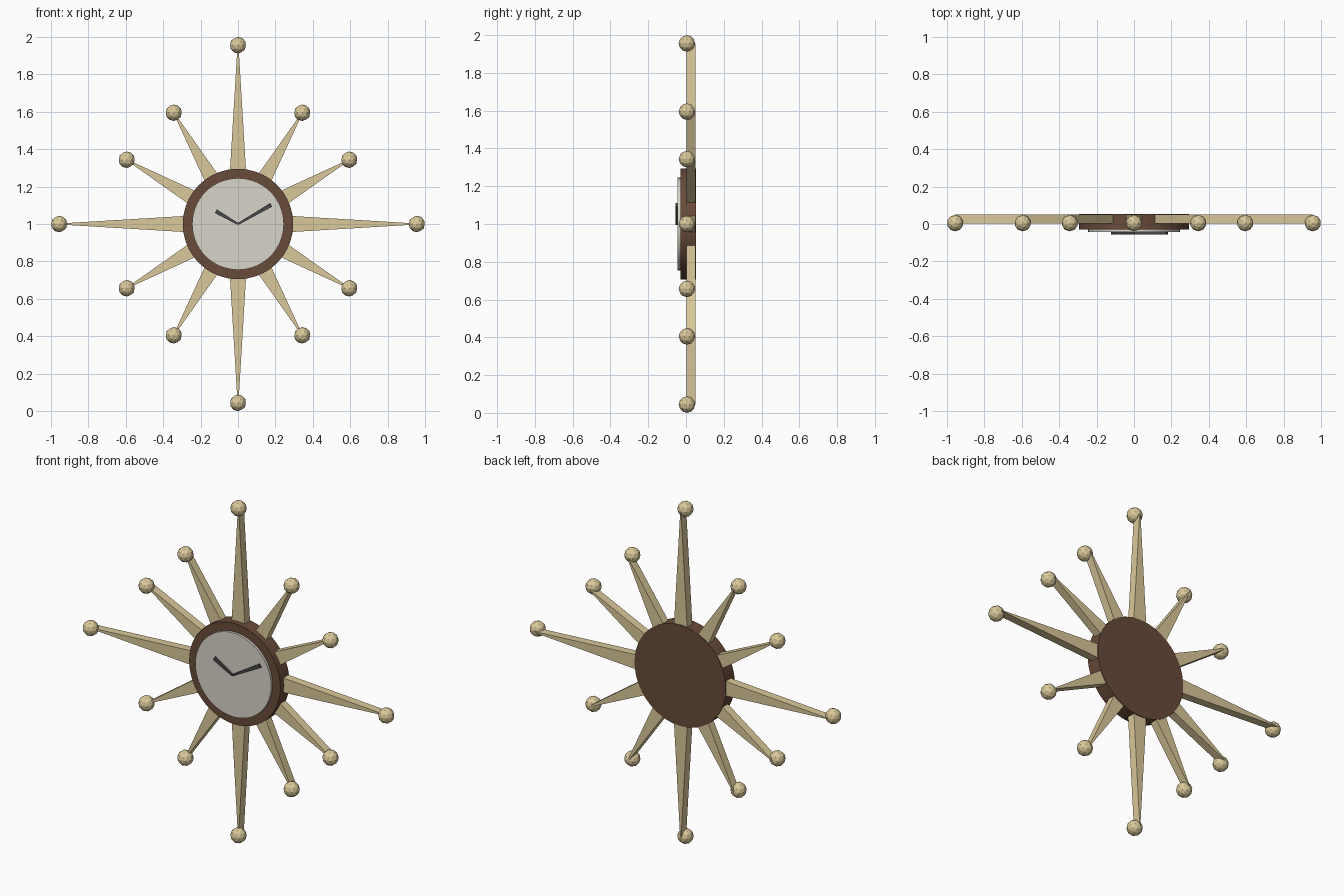
import bpy
import bmesh
import math
from mathutils import Matrix, Vector

if "Cube" in bpy.data.objects:
    bpy.data.objects.remove(bpy.data.objects["Cube"], do_unlink=True)

CENTRE = Matrix.Translation((0, 0, 1))


def material(name, colour):
    mat = bpy.data.materials.new(name)
    mat.use_nodes = True
    mat.diffuse_color = (*colour, 1)
    mat.node_tree.nodes["Principled BSDF"].inputs["Base Color"].default_value = (*colour, 1)
    return mat


pale_wood = material("pale wood", (0.70, 0.58, 0.32))
dark_wood = material("dark wood", (0.14, 0.07, 0.042))
ivory = material("ivory", (0.69, 0.66, 0.59))
charcoal = material("charcoal", (0.065, 0.065, 0.07))


def make_object(name, bm, mat):
    bmesh.ops.recalc_face_normals(bm, faces=bm.faces)
    mesh = bpy.data.meshes.new(name)
    bm.to_mesh(mesh)
    bm.free()
    mesh.materials.append(mat)
    obj = bpy.data.objects.new(name, mesh)
    bpy.context.collection.objects.link(obj)
    return obj


def disc(name, radius, front, back, mat):
    """Round plate facing the front, smooth round its rim."""
    bm = bmesh.new()
    place = CENTRE @ Matrix.Translation((0, (front + back) / 2, 0)) @ Matrix.Rotation(math.pi / 2, 4, "X")
    bmesh.ops.create_cone(bm, cap_ends=True, segments=64, radius1=radius, radius2=radius,
                          depth=back - front, matrix=place)
    obj = make_object(name, bm, mat)
    for poly in obj.data.polygons:
        poly.use_smooth = len(poly.vertices) == 4
    return obj


def tapered_bar(name, angle, start, end, start_width, end_width, front, back, mat):
    """Flat tapered bar pointing outward, angle measured clockwise from the top."""
    bm = bmesh.new()
    outline = [(-start_width / 2, start), (start_width / 2, start),
               (end_width / 2, end), (-end_width / 2, end)]
    face = bm.faces.new([bm.verts.new((x, front, z)) for x, z in outline])
    extruded = bmesh.ops.extrude_face_region(bm, geom=[face])["geom"]
    moved = [v for v in extruded if isinstance(v, bmesh.types.BMVert)]
    bmesh.ops.translate(bm, verts=moved, vec=Vector((0, back - front, 0)))
    bm.transform(CENTRE @ Matrix.Rotation(angle, 4, "Y"))
    return make_object(name, bm, mat)


# Round case and dial
disc("case", 0.295, -0.03, 0.054, dark_wood)
disc("dial", 0.245, -0.044, -0.028, ivory)

# Twelve rays tipped with balls, long ones at the quarters
for hour in range(12):
    angle = math.radians(30 * hour)
    is_long = hour % 3 == 0
    reach = 0.956 if is_long else 0.687
    base_width = 0.096 if is_long else 0.094
    tapered_bar(f"ray_{hour}", angle, 0.2, reach, base_width, 0.005, 0.002, 0.05, pale_wood)
    ball = bmesh.new()
    tip = Matrix.Rotation(angle, 4, "Y") @ Matrix.Translation((0, 0, reach))
    spot = CENTRE @ Matrix.Translation(tip.translation + Vector((0, 0.005, 0)))
    bmesh.ops.create_icosphere(ball, subdivisions=2, radius=0.044, matrix=spot)
    make_object(f"ball_{hour}", ball, pale_wood)

# Hands
tapered_bar("minute_hand", math.radians(60), 0, 0.205, 0.010, 0.022, -0.055, -0.043, charcoal)
tapered_bar("hour_hand", math.radians(-60), 0, 0.137, 0.010, 0.022, -0.055, -0.043, charcoal)
